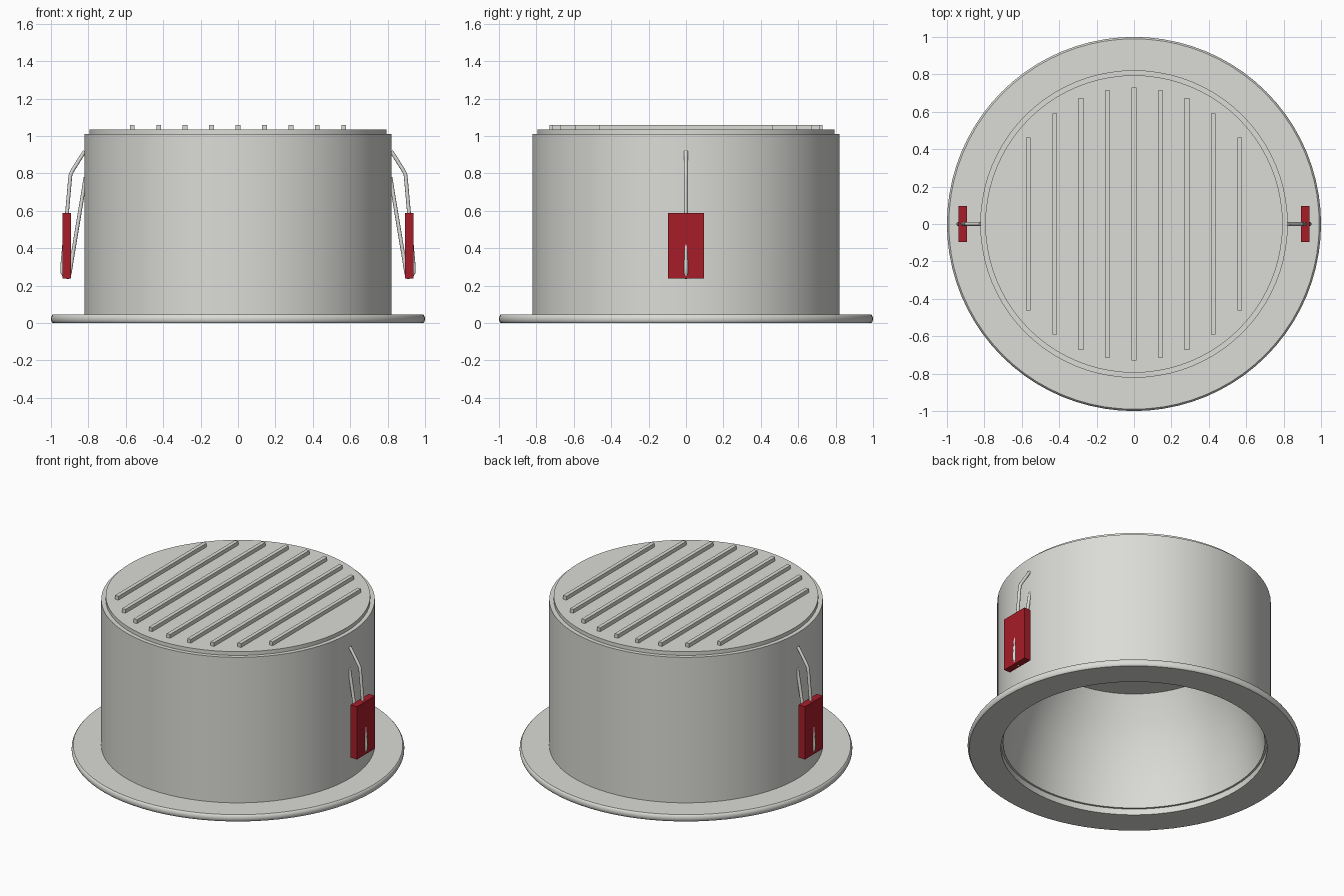
import bpy, bmesh, math
from mathutils import Vector

cube = bpy.data.objects.get("Cube")
if cube:
    bpy.data.objects.remove(cube, do_unlink=True)


def material(name, rgb):
    m = bpy.data.materials.new(name)
    m.use_nodes = True
    m.diffuse_color = (*rgb, 1)
    m.node_tree.nodes["Principled BSDF"].inputs["Base Color"].default_value = (*rgb, 1)
    return m


GREY = material("warm grey metal", (0.71, 0.71, 0.68))
RED = material("dark red plastic", (0.38, 0.012, 0.022))


def finish(name, bm, mat, smooth=False):
    bmesh.ops.recalc_face_normals(bm, faces=bm.faces)
    me = bpy.data.meshes.new(name)
    bm.to_mesh(me)
    bm.free()
    ob = bpy.data.objects.new(name, me)
    bpy.context.collection.objects.link(ob)
    me.materials.append(mat)
    if smooth:
        bpy.ops.object.select_all(action='DESELECT')
        ob.select_set(True)
        bpy.context.view_layer.objects.active = ob
        bpy.ops.object.shade_smooth_by_angle(angle=math.radians(35))
    return ob


def lathe(name, profile, mat, steps=80):
    """Spin an (r, z) profile about z; ends at r = 0 close it."""
    bm = bmesh.new()
    verts = [bm.verts.new((r, 0, z)) for r, z in profile]
    edges = [bm.edges.new(pair) for pair in zip(verts, verts[1:])]
    bmesh.ops.spin(bm, geom=verts + edges, cent=(0, 0, 0), axis=(0, 0, 1),
                   angle=math.tau, steps=steps)
    bmesh.ops.remove_doubles(bm, verts=bm.verts, dist=1e-4)
    return finish(name, bm, mat, True)


def box(name, centre, size, mat):
    bm = bmesh.new()
    bmesh.ops.create_cube(bm, size=1)
    for v in bm.verts:
        v.co = Vector(a * b for a, b in zip(v.co, size)) + Vector(centre)
    return finish(name, bm, mat)


def wire(name, points, radius, mat, sides=12):
    """Round wire swept along points in the xz plane."""
    pts = [Vector((x, 0, z)) for x, z in points]
    bm = bmesh.new()
    rings = []
    for i, p in enumerate(pts):
        d = (pts[min(i + 1, len(pts) - 1)] - pts[max(i - 1, 0)]).normalized()
        across = d.cross(Vector((0, 1, 0)))
        rings.append([bm.verts.new(p + radius * (across * math.cos(a) + Vector((0, math.sin(a), 0))))
                      for a in (math.tau * k / sides for k in range(sides))])
    for a, b in zip(rings, rings[1:]):
        for k in range(sides):
            n = (k + 1) % sides
            bm.faces.new((a[k], a[n], b[n], b[k]))
    bm.faces.new(rings[0])
    bm.faces.new(rings[-1])
    return finish(name, bm, mat, True)


# Housing: domed reflector, lip, rounded flange, outer wall and stepped top
reflector = [(0.56, 0.70), (0.645, 0.55), (0.71, 0.39), (0.76, 0.20), (0.787, 0.04)]
arc = math.radians(65)
rim = [(0.983 + 0.017 * math.cos(a), 0.0225 + 0.0225 * math.sin(a) / math.sin(arc))
       for a in (arc * (k / 4 - 1) for k in range(9))]
lathe("housing", [(0, 0.70)] + reflector + [(0.80, 0.04), (0.80, 0)]
      + rim + [(0.822, 0.045), (0.822, 1.01), (0.795, 1.01), (0.795, 1.035), (0, 1.035)], GREY)

# Cooling ribs, shorter towards the sides
half_lengths = [0.73, 0.715, 0.673, 0.592, 0.463]
for i in range(-4, 5):
    box(f"cooling_rib_{i + 5}", (i * 0.1415, 0, 1.045),
        (0.025, 2 * half_lengths[abs(i)], 0.03), GREY)

# Spring clips on both sides: bent wire through a red pad
for side, s in (("left", 1), ("right", -1)):
    box(f"{side}_clip_pad", (s * 0.916, 0, 0.412), (0.046, 0.19, 0.35), RED)
    path = [(0.82, 0.918), (0.83, 0.903), (0.885, 0.815), (0.895, 0.795), (0.898, 0.77),
            (0.940, 0.30), (0.939, 0.27), (0.925, 0.246), (0.91, 0.243), (0.90, 0.265),
            (0.815, 0.78)]
    wire(f"{side}_clip_wire", [(s * x, z) for x, z in path], 0.01, GREY)
